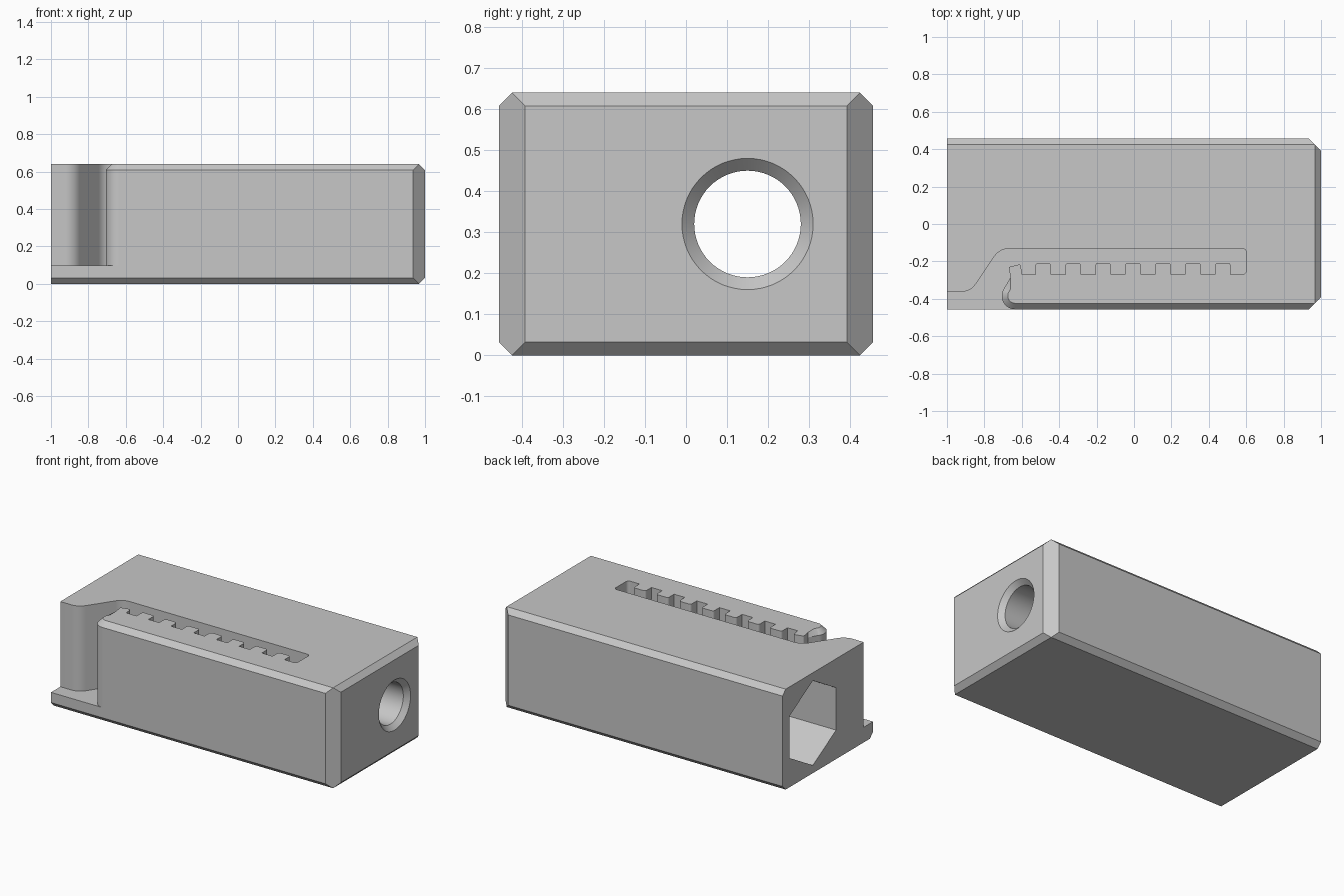
import bpy, bmesh
from math import cos, sin, tan, pi, radians
from mathutils import Vector

if "Cube" in bpy.data.objects:
    bpy.data.objects.remove(bpy.data.objects["Cube"])

HX, HY, H = 1.0, 0.456, 0.64      # half length, half depth, height
EDGE = 0.032                      # chamfer of the long edges
FLOOR = 0.097                     # floor height of the slot

grey = bpy.data.materials.new("light_grey")
grey.use_nodes = True
grey.diffuse_color = (0.57, 0.57, 0.57, 1)
grey.node_tree.nodes["Principled BSDF"].inputs["Base Color"].default_value = (0.57, 0.57, 0.57, 1)


def make_object(name, bm):
    bmesh.ops.recalc_face_normals(bm, faces=bm.faces[:])
    mesh = bpy.data.meshes.new(name)
    bm.to_mesh(mesh)
    bm.free()
    mesh.materials.append(grey)
    obj = bpy.data.objects.new(name, mesh)
    bpy.context.collection.objects.link(obj)
    return obj


def loft(name, rings):
    """Closed solid through matching rings of points."""
    bm = bmesh.new()
    loops = [[bm.verts.new(p) for p in ring] for ring in rings]
    n = len(loops[0])
    for a, b in zip(loops, loops[1:]):
        for i in range(n):
            j = (i + 1) % n
            bm.faces.new((a[i], a[j], b[j], b[i]))
    bm.faces.new(loops[0])
    bm.faces.new(loops[-1])
    return make_object(name, bm)


def fillet(corners, steps=6):
    """Round each (x, y, radius) corner of an open path."""
    pts = []
    for i, (x, y, r) in enumerate(corners):
        p = Vector((x, y))
        if r == 0:
            pts.append(p)
            continue
        u = (Vector(corners[i - 1][:2]) - p).normalized()
        v = (Vector(corners[i + 1][:2]) - p).normalized()
        half = u.angle(v) / 2
        reach = r / tan(half)
        centre = p + (u + v).normalized() * (r / sin(half))
        a, b = p + u * reach - centre, p + v * reach - centre
        for k in range(steps + 1):
            d = a.lerp(b, k / steps).normalized() * r
            pts.append(centre + d)
    return pts


def ring_x(x, r, n):
    """Ring around the bore axis."""
    return [(x, 0.15 + r * sin(2 * pi * k / n), 0.32 + r * cos(2 * pi * k / n)) for k in range(n)]


# Block with chamfers, left end kept square
bm = bmesh.new()
bmesh.ops.create_cube(bm, size=1)
for v in bm.verts:
    v.co = (v.co.x * 2 * HX, v.co.y * 2 * HY, (v.co.z + 0.5) * H)
planes = []
for s in (-1, 1):
    planes.append(((HX - 2 * EDGE, s * HY, 0), (1, s, 0)))
    z_edge = H if s > 0 else 0
    planes.append(((HX - EDGE, 0, z_edge), (1, 0, s)))
    for t in (-1, 1):
        planes.append(((0, t * (HY - EDGE), z_edge), (0, t, s)))
for co, no in planes:
    bmesh.ops.bisect_plane(bm, geom=bm.verts[:] + bm.edges[:] + bm.faces[:], dist=1e-5,
                           plane_co=co, plane_no=no, clear_outer=True)
    bmesh.ops.holes_fill(bm, edges=[e for e in bm.edges if e.is_boundary], sides=0)
block = make_object("chamfered_block", bm)

# Slot outline: sloped entry, straight back wall, toothed rack, hooked tip
path = [(-1.1, -0.6, 0), (-1.1, -0.362, 0), (-0.874, -0.362, 0.09), (-0.718, -0.132, 0.09),
        (0.6, -0.132, 0.018), (0.6, -0.27, 0.02)]
for k in range(7):
    c = 0.475 - 0.16 * k
    path += [(c + 0.042, -0.27, 0), (c + 0.042, -0.209, 0.014),
             (c - 0.042, -0.209, 0.014), (c - 0.042, -0.27, 0)]
path += [(-0.598, -0.27, 0), (-0.607, -0.215, 0.008), (-0.67, -0.23, 0.008), (-0.66, -0.285, 0)]
outline = fillet(path)


def slot_ring(z, tip_radius):
    tip = [Vector((-0.635 + tip_radius * cos(radians(a)), -0.384 + tip_radius * sin(radians(a))))
           for a in range(145, 271, 5)]
    return [(p.x, p.y, z) for p in outline + tip + [Vector((-0.635, -0.6))]]


shoulder, top = H - EDGE, H + 0.01
slot = loft("slot_cutter", [slot_ring(FLOOR, 0.072), slot_ring(shoulder, 0.072),
                            slot_ring(top, 0.072 - (top - shoulder))])

# Round bore with countersink, and hexagonal pocket from the left end
bore = loft("bore_cutter", [ring_x(0.5, 0.13, 64), ring_x(0.97, 0.13, 64), ring_x(1.02, 0.18, 64)])
pocket = loft("hex_pocket_cutter", [ring_x(-1.1, 0.27, 6), ring_x(0.6, 0.27, 6)])

bpy.context.view_layer.objects.active = block
for cutter in (slot, pocket, bore):
    cutter.hide_render = True
    mod = block.modifiers.new(cutter.name, "BOOLEAN")
    mod.operation, mod.solver, mod.object = "DIFFERENCE", "EXACT", cutter
    bpy.ops.object.modifier_apply(modifier=mod.name)
    bpy.data.objects.remove(cutter)

# Smooth the rounded walls, keep the chamfers crisp
for o in bpy.context.selected_objects:
    o.select_set(False)
block.select_set(True)
bpy.ops.object.shade_smooth_by_angle(angle=radians(25))
